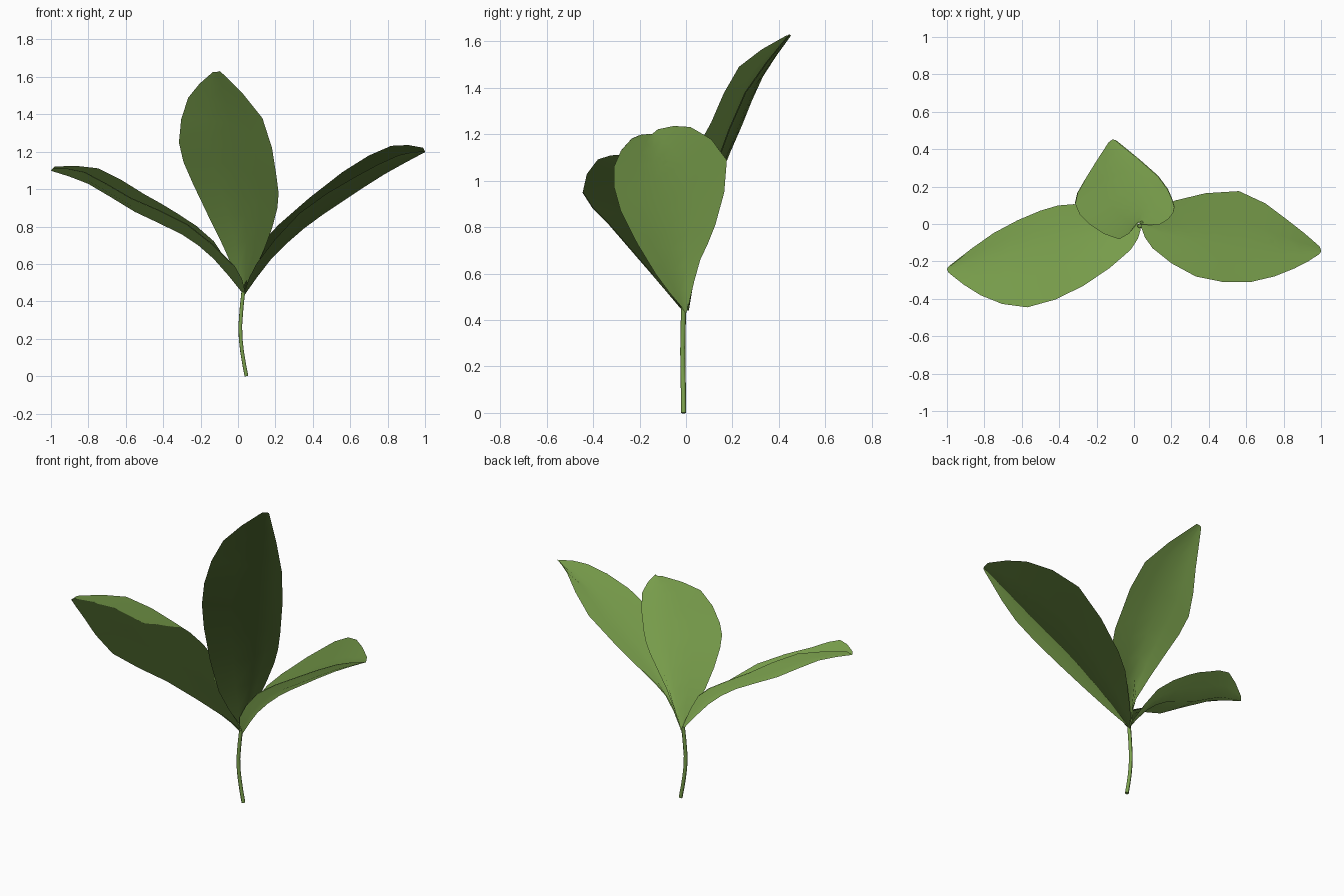
import bpy
from mathutils import Vector

if "Cube" in bpy.data.objects:
    bpy.data.objects.remove(bpy.data.objects["Cube"])

green = bpy.data.materials.new("leaf_green")
green.diffuse_color = (0.2, 0.36, 0.075, 1)
green.use_nodes = True
green.node_tree.nodes["Principled BSDF"].inputs["Base Color"].default_value = green.diffuse_color


def smooth_rail(points, steps=2):
    """Catmull-Rom path through the points."""
    p = [Vector(q) for q in points]
    p = [2 * p[0] - p[1]] + p + [2 * p[-1] - p[-2]]
    out = []
    for i in range(1, len(p) - 2):
        a, b, c, d = p[i - 1:i + 3]
        for k in range(steps):
            t = k / steps
            out.append(0.5 * (2 * b + (c - a) * t + (2 * a - 5 * b + 4 * c - d) * t * t
                              + (3 * b - a - 3 * c + d) * t ** 3))
    return out + [p[-2]]


def leaf(name, side_a, rib, side_b, lean):
    """Folded two-sided leaf lofted between its margins and midrib.
    Foliage-style normals lean outward along the leaf on both faces."""
    verts = []
    for a, r, b in zip(smooth_rail(side_a), smooth_rail(rib), smooth_rail(side_b)):
        sag = (r - (a + b) / 2) * 0.1
        verts += [a, (a + r) / 2 + sag, r, (b + r) / 2 + sag, b]
    n = len(verts)
    faces = [(5 * i + j, 5 * i + j + 1, 5 * i + j + 6, 5 * i + j + 5)
             for i in range(n // 5 - 1) for j in range(4)]
    sheet = bpy.data.meshes.new(name + "_sheet")
    sheet.from_pydata(verts, [], faces)
    sheet.update()
    if sum(f.normal.z * f.area for f in sheet.polygons) < 0:
        sheet.flip_normals()
        faces = [f[::-1] for f in faces]
    up = [v.normal.copy() for v in sheet.vertices]
    bpy.data.meshes.remove(sheet)

    # Upper and lower faces, a hair apart
    mesh = bpy.data.meshes.new(name)
    mesh.from_pydata([v + m * 0.002 for v, m in zip(verts, up)]
                     + [v - m * 0.002 for v, m in zip(verts, up)], [],
                     faces + [tuple(i + n for i in f[::-1]) for f in faces])
    mesh.update()
    mesh.shade_smooth()
    soft = [(Vector(lean).normalized() + m * 0.3).normalized() for m in up]
    mesh.normals_split_custom_set_from_vertices(soft + soft)
    mesh.materials.append(green)
    bpy.context.collection.objects.link(bpy.data.objects.new(name, mesh))


# Left leaf
leaf("left_leaf",
     [(.035, -.03, .46), (-.02, -.14, .59), (-.27, -.33, .81),
      (-.57, -.445, .95), (-.82, -.38, 1.09), (-.99, -.26, 1.11)],
     [(.03, -.01, .44), (-.13, -.04, .63), (-.3, -.07, .76),
      (-.55, -.13, .88), (-.8, -.19, 1.03), (-1, -.24, 1.10)],
     [(.02, 0, .47), (-.13, .06, .72), (-.32, .105, .865),
      (-.5, .07, .97), (-.75, -.05, 1.11), (-.98, -.22, 1.12)],
     (-.7, .3, .7))

# Right leaf
leaf("right_leaf",
     [(.04, -.02, .46), (.1, -.13, .6), (.33, -.28, .87),
      (.62, -.31, 1.06), (.86, -.235, 1.18), (.99, -.16, 1.2)],
     [(.03, 0, .43), (.17, -.05, .62), (.35, -.09, .79),
      (.55, -.12, .93), (.78, -.14, 1.08), (1, -.145, 1.2)],
     [(.03, .01, .47), (.1, .06, .66), (.22, .125, .81),
      (.56, .175, 1.09), (.82, .02, 1.23), (.99, -.12, 1.22)],
     (.6, .35, .7))

# Upright back leaf
leaf("back_leaf",
     [(.015, 0, .48), (-.08, -.08, .70), (-.24, 0, 1.03),
      (-.315, .11, 1.25), (-.265, .23, 1.49), (-.135, .435, 1.625)],
     [(.03, .01, .44), (.045, .06, .72), (.02, .14, 1.0),
      (-.02, .24, 1.24), (-.06, .33, 1.45), (-.115, .45, 1.625)],
     [(.035, 0, .46), (.14, 0, .68), (.21, .06, .9),
      (.205, .13, 1.07), (.13, .255, 1.38), (-.095, .445, 1.63)],
     (0, .9, .35))

# Bent stem
curve = bpy.data.curves.new("stem", "CURVE")
curve.dimensions = "3D"
curve.bevel_depth = 0.011
curve.bevel_resolution = 1
curve.use_fill_caps = True
path = smooth_rail([(.045, -.01, 0), (.022, -.012, .13), (.012, -.014, .27), (.03, -.01, .47)])
spline = curve.splines.new("POLY")
spline.points.add(len(path) - 1)
for pt, co in zip(spline.points, path):
    pt.co = (*co, 1)
curve.materials.append(green)
bpy.context.collection.objects.link(bpy.data.objects.new("stem", curve))
